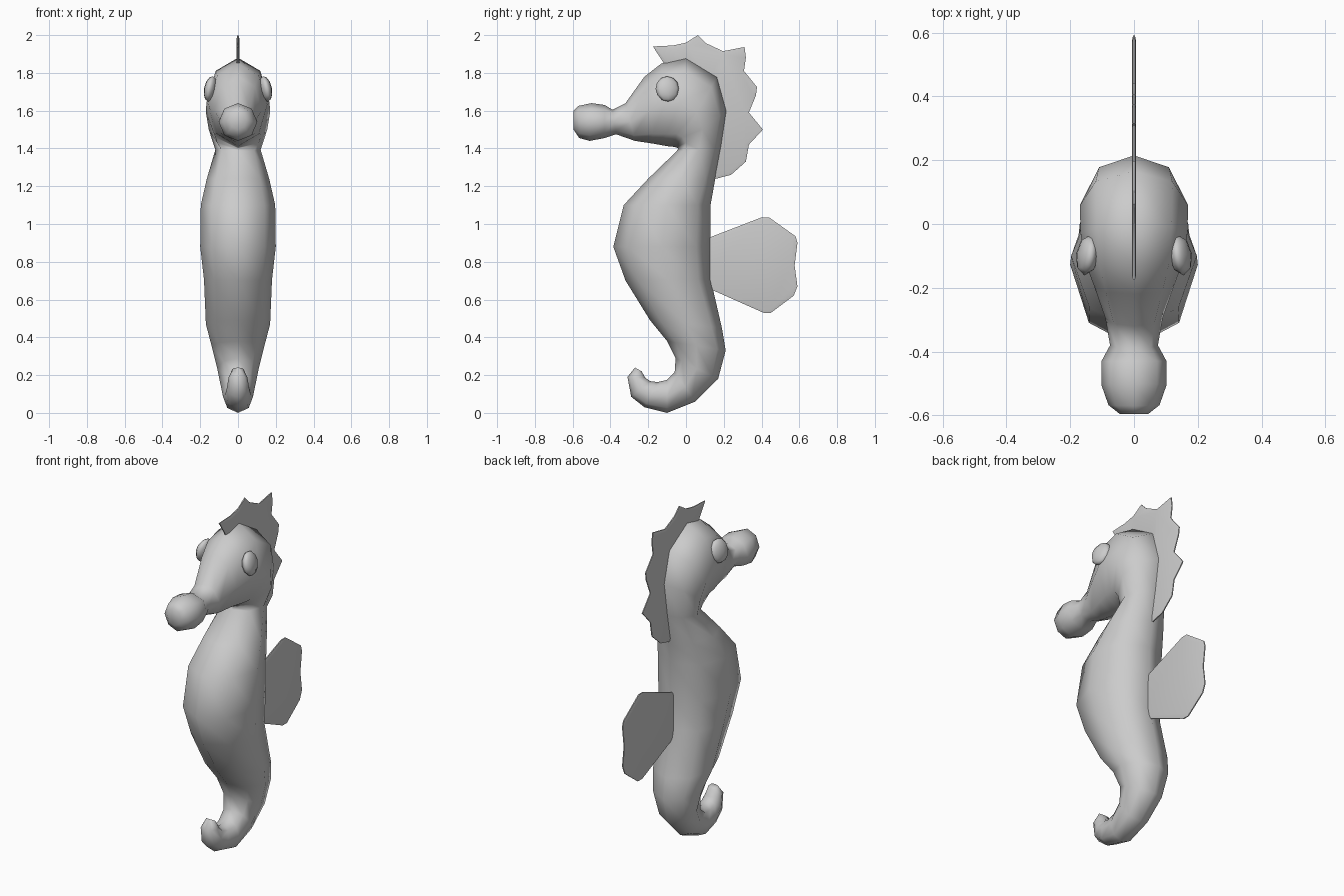
import bpy
import bmesh
import math
from mathutils import Vector

default_cube = bpy.data.objects.get("Cube")
if default_cube:
    bpy.data.objects.remove(default_cube, do_unlink=True)

grey = bpy.data.materials.new("plain grey")
grey.use_nodes = True
grey.diffuse_color = (0.6, 0.6, 0.6, 1)
grey.node_tree.nodes["Principled BSDF"].inputs["Base Color"].default_value = grey.diffuse_color


def finish(bm, name, smooth_angle):
    """Turn a bmesh into a named, shaded object."""
    bmesh.ops.recalc_face_normals(bm, faces=bm.faces)
    mesh = bpy.data.meshes.new(name)
    bm.to_mesh(mesh)
    bm.free()
    mesh.materials.append(grey)
    obj = bpy.data.objects.new(name, mesh)
    bpy.context.collection.objects.link(obj)
    bpy.ops.object.select_all(action="DESELECT")
    obj.select_set(True)
    bpy.context.view_layer.objects.active = obj
    bpy.ops.object.shade_smooth_by_angle(angle=math.radians(smooth_angle))
    return obj


def loft(name, sections, sides=8):
    """Skin oval rings, each given by its inner point, outer point and half width."""
    bm = bmesh.new()
    rings = []
    for inner_y, inner_z, outer_y, outer_z, half_width in sections:
        inner = Vector((0, inner_y, inner_z))
        outer = Vector((0, outer_y, outer_z))
        middle, reach = (inner + outer) / 2, (outer - inner) / 2
        ring = []
        for i in range(sides):
            angle = math.tau * i / sides
            side = Vector((half_width * math.sin(angle), 0, 0))
            ring.append(bm.verts.new(middle + reach * math.cos(angle) + side))
        rings.append(ring)
    for lower, upper in zip(rings, rings[1:]):
        for i in range(sides):
            j = (i + 1) % sides
            bm.faces.new((lower[i], lower[j], upper[j], upper[i]))
    bm.faces.new(rings[0])
    bm.faces.new(rings[-1])
    return finish(bm, name, 80)


def fin(name, outline, rim=0.003, swell=0.004, border=0.018):
    """Thin upright plate with a chamfered rim."""
    bm = bmesh.new()
    left = [bm.verts.new((rim, y, z)) for y, z in outline]
    right = [bm.verts.new((-rim, y, z)) for y, z in outline]
    count = len(outline)
    faces = [bm.faces.new(left), bm.faces.new(right[::-1])]
    for i in range(count):
        j = (i + 1) % count
        bm.faces.new((left[i], right[i], right[j], left[j]))
    bmesh.ops.recalc_face_normals(bm, faces=bm.faces)
    bmesh.ops.inset_individual(bm, faces=faces, thickness=border, depth=swell)
    return finish(bm, name, 30)


# Body: curled tail, belly, neck, head and snout in one tube
loft("body", [
    (-.235, .22, -.27, .24, .03),
    (-.215, .185, -.31, .19, .05),
    (-.19, .168, -.29, .085, .06),
    (-.15, .163, -.22, .03, .068),
    (-.1, .175, -.1, 0, .08),
    (-.06, .215, .05, .06, .09),
    (-.055, .29, .17, .18, .11),
    (-.1, .38, .21, .33, .14),
    (-.19, .49, .19, .45, .17),
    (-.32, .7, .13, .71, .18),
    (-.385, .88, .13, .88, .2),
    (-.33, 1.1, .13, 1.1, .197),
    (-.2, 1.24, .155, 1.24, .165),
    (-.05, 1.385, .185, 1.4, .12),
    (-.04, 1.4, .215, 1.6, .155),
    (-.05, 1.405, .165, 1.78, .17),
    (-.06, 1.408, 0, 1.88, .167),
    (-.1, 1.412, -.13, 1.85, .155),
    (-.17, 1.425, -.22, 1.78, .125),
    (-.27, 1.44, -.32, 1.64, .09),
    (-.37, 1.475, -.39, 1.605, .075),
    (-.43, 1.455, -.43, 1.63, .102),
    (-.51, 1.44, -.5, 1.64, .102),
    (-.565, 1.455, -.57, 1.625, .08),
    (-.595, 1.5, -.595, 1.6, .045),
])

# Jagged crest over the head and down the neck
fin("crest", [
    (-.175, 1.94), (-.07, 1.945), (0, 1.96), (.063, 2), (.106, 1.957),
    (.196, 1.915), (.31, 1.937), (.317, 1.88), (.307, 1.81), (.376, 1.725),
    (.37, 1.68), (.333, 1.59), (.407, 1.5), (.333, 1.42), (.317, 1.33),
    (.238, 1.26), (.16, 1.24), (.11, 1.25), (.15, 1.6), (.1, 1.75),
    (0, 1.82), (-.11, 1.84),
])

# Fan-shaped fin on the back
fin("back_fin", [
    (.05, .9), (.4, 1.035), (.44, 1.035), (.58, .935), (.59, .9), (.575, .78),
    (.59, .67), (.57, .62), (.45, .53), (.41, .53), (.05, .69),
])

# Bulging eyes on both sides of the head
for side, name in ((1, "left_eye"), (-1, "right_eye")):
    bm = bmesh.new()
    bmesh.ops.create_uvsphere(bm, u_segments=8, v_segments=6, radius=1)
    eye = finish(bm, name, 80)
    eye.scale = (.034, .064, .068)
    eye.location = (side * .146, -.098, 1.715)
    eye.rotation_euler = (0, -side * .2, side * .15)
